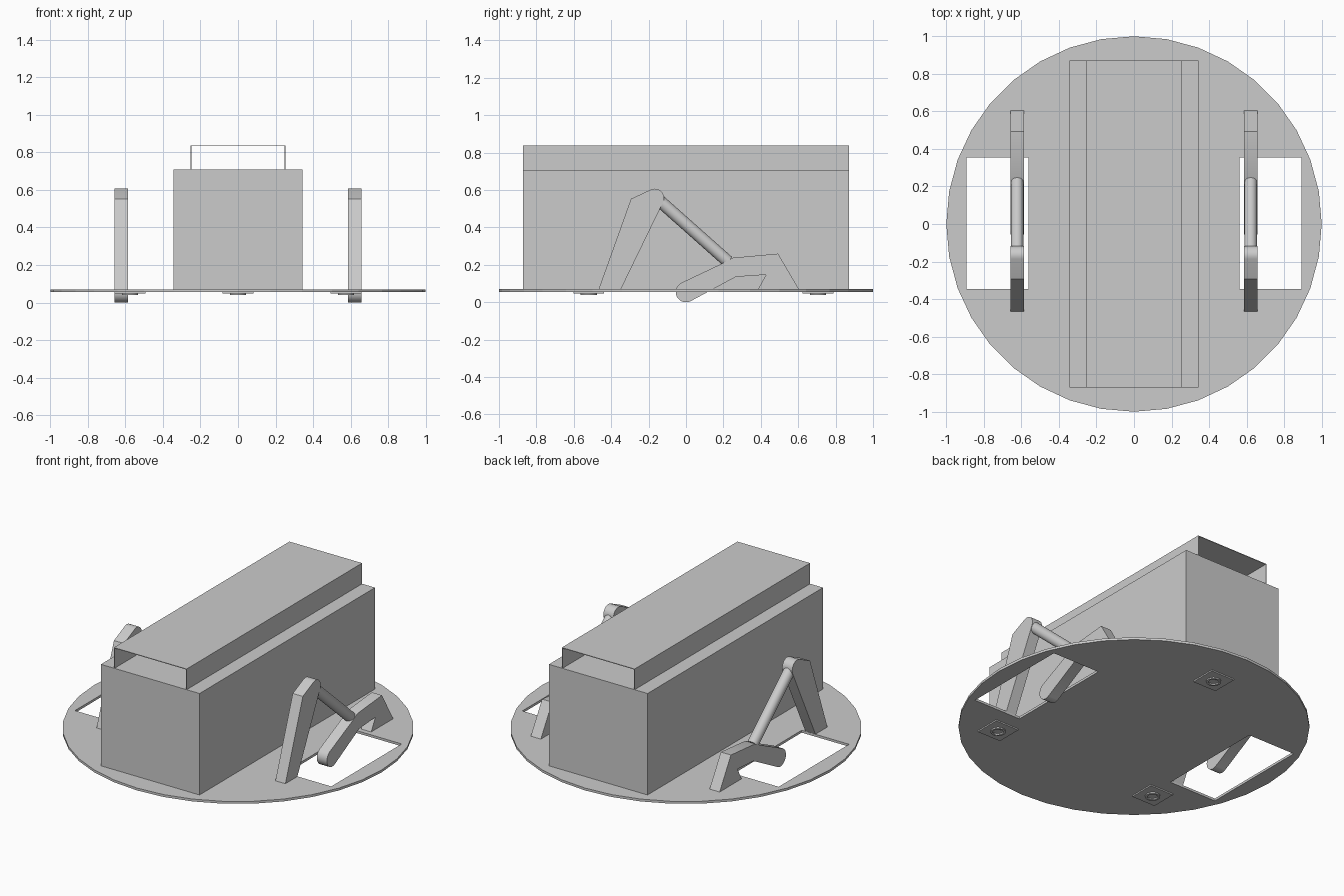
import bpy, bmesh
from math import radians, cos, sin
from mathutils import Vector

old = bpy.data.objects.get("Cube")
if old:
    bpy.data.objects.remove(old, do_unlink=True)

# One grey for everything
grey = bpy.data.materials.new("plain grey")
grey.use_nodes = True
colour = (0.6, 0.6, 0.6, 1)
grey.diffuse_color = colour
grey.node_tree.nodes["Principled BSDF"].inputs["Base Color"].default_value = colour


def make(name, bm, smooth=False):
    bmesh.ops.recalc_face_normals(bm, faces=bm.faces)
    mesh = bpy.data.meshes.new(name)
    bm.to_mesh(mesh)
    bm.free()
    mesh.materials.append(grey)
    ob = bpy.data.objects.new(name, mesh)
    bpy.context.collection.objects.link(ob)
    if smooth:
        bpy.ops.object.select_all(action='DESELECT')
        ob.select_set(True)
        bpy.context.view_layer.objects.active = ob
        bpy.ops.object.shade_smooth_by_angle(angle=radians(30))
    return ob


def box(name, lo, hi):
    bm = bmesh.new()
    bmesh.ops.create_cube(bm, size=1)
    lo, hi = Vector(lo), Vector(hi)
    bmesh.ops.scale(bm, vec=hi - lo, verts=bm.verts)
    bmesh.ops.translate(bm, vec=(lo + hi) / 2, verts=bm.verts)
    return make(name, bm)


def extrude(name, outline, axis, start, end, smooth=False):
    """Extrude a closed 2D outline along x (outline is y,z) or y (outline is x,z)."""
    place = (lambda a, b: (start, a, b)) if axis == 'x' else (lambda a, b: (a, start, b))
    bm = bmesh.new()
    face = bm.faces.new([bm.verts.new(place(a, b)) for a, b in outline])
    new = bmesh.ops.extrude_face_region(bm, geom=[face])["geom"]
    step = (end - start, 0, 0) if axis == 'x' else (0, end - start, 0)
    bmesh.ops.translate(bm, vec=step, verts=[v for v in new if isinstance(v, bmesh.types.BMVert)])
    return make(name, bm, smooth)


def cylinder(name, p, q, radius, segments=32, smooth=True):
    p, q = Vector(p), Vector(q)
    bm = bmesh.new()
    bmesh.ops.create_cone(bm, cap_ends=True, segments=segments,
                          radius1=radius, radius2=radius, depth=(q - p).length)
    turn = (q - p).to_track_quat('Z', 'Y').to_matrix()
    bmesh.ops.rotate(bm, cent=(0, 0, 0), matrix=turn, verts=bm.verts)
    bmesh.ops.translate(bm, vec=(p + q) / 2, verts=bm.verts)
    return make(name, bm, smooth)


def arc(centre, radius, first, last, steps=12):
    angles = [radians(first + (last - first) * i / steps) for i in range(steps + 1)]
    return [(centre[0] + radius * cos(a), centre[1] + radius * sin(a)) for a in angles]


def cut(target, cutter):
    mod = target.modifiers.new("cut", 'BOOLEAN')
    mod.operation = 'DIFFERENCE'
    mod.solver = 'EXACT'
    mod.object = cutter
    cutter.hide_render = True
    cutter.hide_set(True)


# Round base plate with two rectangular openings
plate = cylinder("base_plate", (0, 0, 0.055), (0, 0, 0.07), 1, 36, False)
for side, s in (("left", 1), ("right", -1)):
    xs = sorted((s * 0.562, s * 0.892))
    cut(plate, box(side + "_opening_cutter", (xs[0], -0.347, 0), (xs[1], 0.353, 0.2)))

# Main housing and the open-ended channel on top
box("housing", (-0.343, -0.872, 0.07), (0.343, 0.872, 0.708))
w, low, top, t = 0.253, 0.708, 0.838, 0.004
channel = [(-w, low), (-w, top), (w, top), (w, low),
           (w - t, low), (w - t, top - t), (t - w, top - t), (t - w, low)]
extrude("top_channel", channel, 'y', -0.872, 0.872)

# Side mechanisms: bent support, rocker arm with rounded foot, and link rod
support = [(-0.467, 0.07), (-0.294, 0.553)] + arc((-0.167, 0.557), 0.05, 113, -26) + [(-0.348, 0.07)]
rocker = ([(0.385, 0.07), (0.604, 0.07), (0.492, 0.26), (0.25, 0.238), (0.19, 0.206)]
          + arc((0, 0.055), 0.055, 117, 297)
          + [(0.267, 0.136), (0.428, 0.147)])
for side, s in (("left", 1), ("right", -1)):
    x = s * 0.622
    extrude(side + "_support", support, 'x', x - 0.035, x + 0.035, True)
    extrude(side + "_rocker_arm", rocker, 'x', x - 0.035, x + 0.035, True)
    cylinder(side + "_link_rod", (x, -0.15, 0.55), (x, 0.225, 0.217), 0.033)

# Three sensors under the plate: square mount with a raised ring
for name, x, y in (("back", 0, 0.706), ("left", 0.575, -0.52), ("right", -0.575, -0.52)):
    box(name + "_sensor_mount", (x - 0.082, y - 0.082, 0.047), (x + 0.082, y + 0.082, 0.056))
    ring = cylinder(name + "_sensor_ring", (x, y, 0.039), (x, y, 0.05), 0.043)
    cut(ring, cylinder(name + "_sensor_bore_cutter", (x, y, 0.03), (x, y, 0.047), 0.03))
